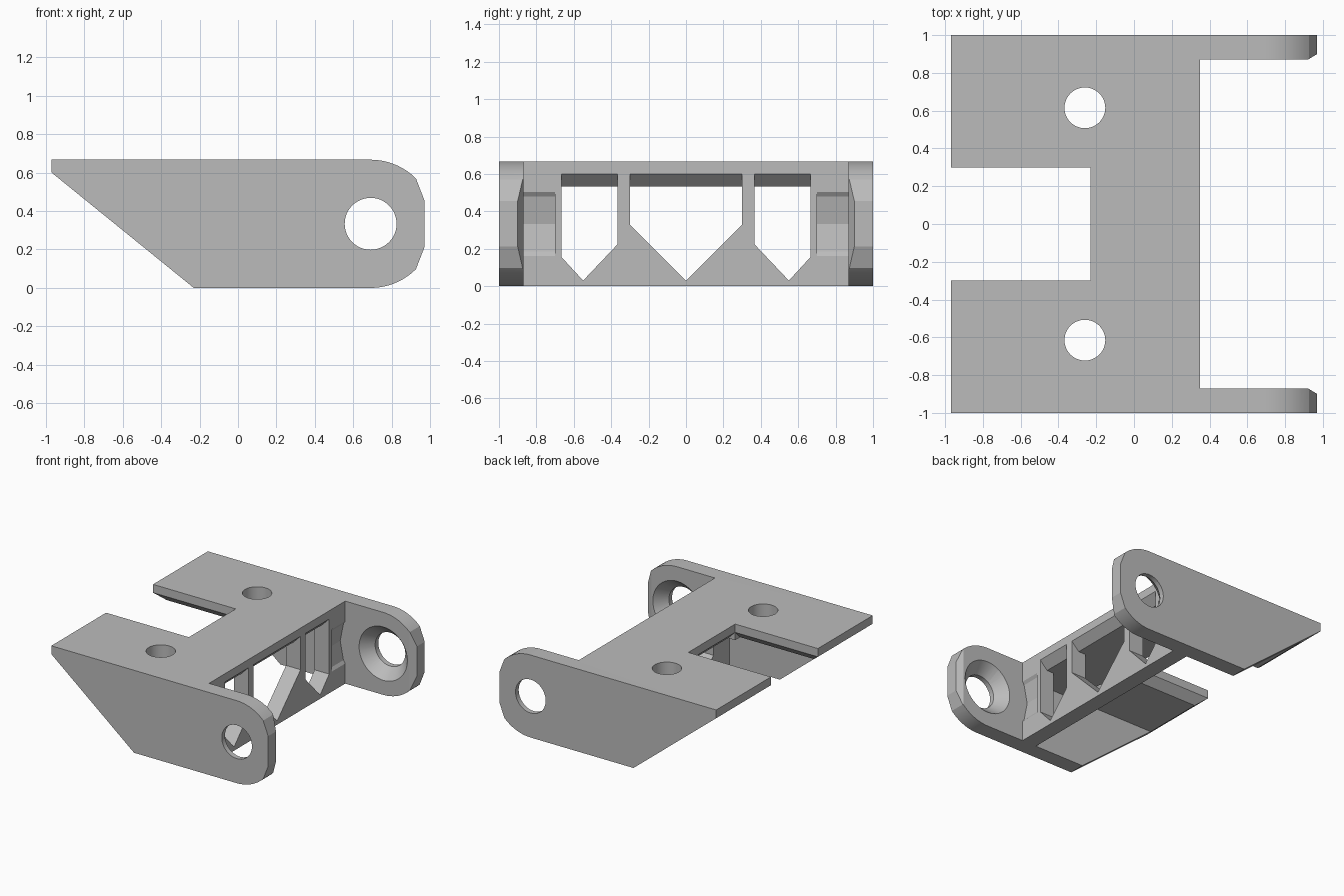
import bpy
import bmesh
from math import sin, cos, radians, pi
from mathutils import Vector

cube = bpy.data.objects.get("Cube")
if cube:
    bpy.data.objects.remove(cube, do_unlink=True)

grey = bpy.data.materials.new("plain_grey")
grey.use_nodes = True
grey.diffuse_color = (0.5, 0.5, 0.5, 1)
grey.node_tree.nodes["Principled BSDF"].inputs["Base Color"].default_value = (0.5, 0.5, 0.5, 1)

HEIGHT, WALL = 0.667, 0.13
INNER = 1 - WALL               # inner face of the side plates
REAR, FRONT = -0.97, 0.35      # top plate extent in x
PIVOT = (0.69, HEIGHT / 2)     # ear hole centre in x, z


def prism(name, points, axis, lo, hi, end_points=None):
    """Extrude a 2D outline along an axis; end_points gives a tapered far end."""
    def place(p, d):
        return {"x": (d, p[0], p[1]), "y": (p[0], d, p[1]), "z": (p[0], p[1], d)}[axis]
    bm = bmesh.new()
    a = [bm.verts.new(place(p, lo)) for p in points]
    b = [bm.verts.new(place(p, hi)) for p in (end_points or points)]
    n = len(a)
    bm.faces.new(a)
    bm.faces.new(b[::-1])
    for i in range(n):
        j = (i + 1) % n
        bm.faces.new((a[j], a[i], b[i], b[j]))
    bmesh.ops.recalc_face_normals(bm, faces=bm.faces)
    mesh = bpy.data.meshes.new(name)
    bm.to_mesh(mesh)
    bm.free()
    obj = bpy.data.objects.new(name, mesh)
    bpy.context.collection.objects.link(obj)
    return obj


def box(name, x0, x1, y0, y1, z0, z1):
    return prism(name, [(x0, y0), (x1, y0), (x1, y1), (x0, y1)], "z", z0, z1)


def circle(centre, r, n=48):
    return [(centre[0] + r * cos(2 * pi * i / n), centre[1] + r * sin(2 * pi * i / n)) for i in range(n)]


# Side outline: sloped rear, rounded ear clipped at the tip
px, pz = PIVOT
arc = [(px + pz * cos(radians(a)), pz + pz * sin(radians(a))) for a in range(90, 44, -5)]
upper = arc + [(-REAR, 0.455)]
lower = [(x, HEIGHT - z) for x, z in reversed(upper)]
bracket = prism("bracket", [(-0.23, 0), (REAR, 0.6), (REAR, HEIGHT)] + upper + lower, "y", -1, 1)
bracket.data.materials.append(grey)

cutters = [
    # Gap between the ears, and hollow behind the front wall
    box("ear_gap", FRONT, 2, -INNER, INNER, -1, 2),
    box("rear_hollow", -2, FRONT - WALL, -INNER, INNER, -1, HEIGHT - WALL),
    # Rear notch with chamfered underside
    prism("notch", [(-0.3, 1), (0.3, 1), (0.3, 0.6), (0.4, 0.5), (-0.4, 0.5), (-0.3, 0.6)],
          "x", -2, -0.23),
    prism("notch_back_chamfer", [(-0.33, 0.6), (-0.23, 0.6), (-0.13, 0.5), (-0.33, 0.5)],
          "y", -0.3, 0.3),
]


def window(name, y0, y1, apex, z0, z1):
    """Pointed-bottom opening in the front wall with a sloping ceiling."""
    cutters.append(prism(name, [(y0, 0.534), (y0, z0), (apex, 0.03), (y1, z1), (y1, 0.534)],
                         "x", 0.1, 0.4))
    cutters.append(prism(name + "_ceiling", [(0.4, 0.5), (0.4, 0.65), (0.25, 0.5)], "y", y0, y1))


window("middle_window", -0.3, 0.3, 0, 0.33, 0.33)
window("left_window", 0.365, 0.665, 0.55, 0.225, 0.155)
window("right_window", -0.665, -0.365, -0.55, 0.155, 0.225)

for s in (-1, 1):
    # Screw hole, pivot hole with inner countersink, wall clearance
    cutters.append(prism("screw_hole", circle((-0.26, s * 0.615), 0.108), "z", 0.3, 1))
    cutters.append(prism("pivot_hole", circle(PIVOT, 0.135), "y", s * 0.8, s * 1.2))
    cutters.append(prism("countersink", circle(PIVOT, 0.225), "y", s * 0.86, s * 0.965,
                         circle(PIVOT, 0.13)))
    cutters.append(prism("wall_clearance", circle(PIVOT, 0.385, 16), "y", s * 0.7, s * INNER))
    # Chamfer on the inner tip of the ear
    cutters.append(prism("ear_tip_chamfer",
                         [(0.87, s * 0.84), (1.02, s * 0.93), (1.02, s * 0.84)], "z", -1, 2))

# Cut everything out of the body
bpy.context.view_layer.objects.active = bracket
for c in cutters:
    c.hide_render = True
    m = bracket.modifiers.new(c.name, "BOOLEAN")
    m.operation, m.solver, m.object = "DIFFERENCE", "EXACT", c
    bpy.ops.object.modifier_apply(modifier=m.name)
for c in cutters:
    bpy.data.objects.remove(c, do_unlink=True)

bpy.ops.object.select_all(action="DESELECT")
bracket.select_set(True)
bpy.ops.object.shade_smooth_by_angle(angle=radians(20))
